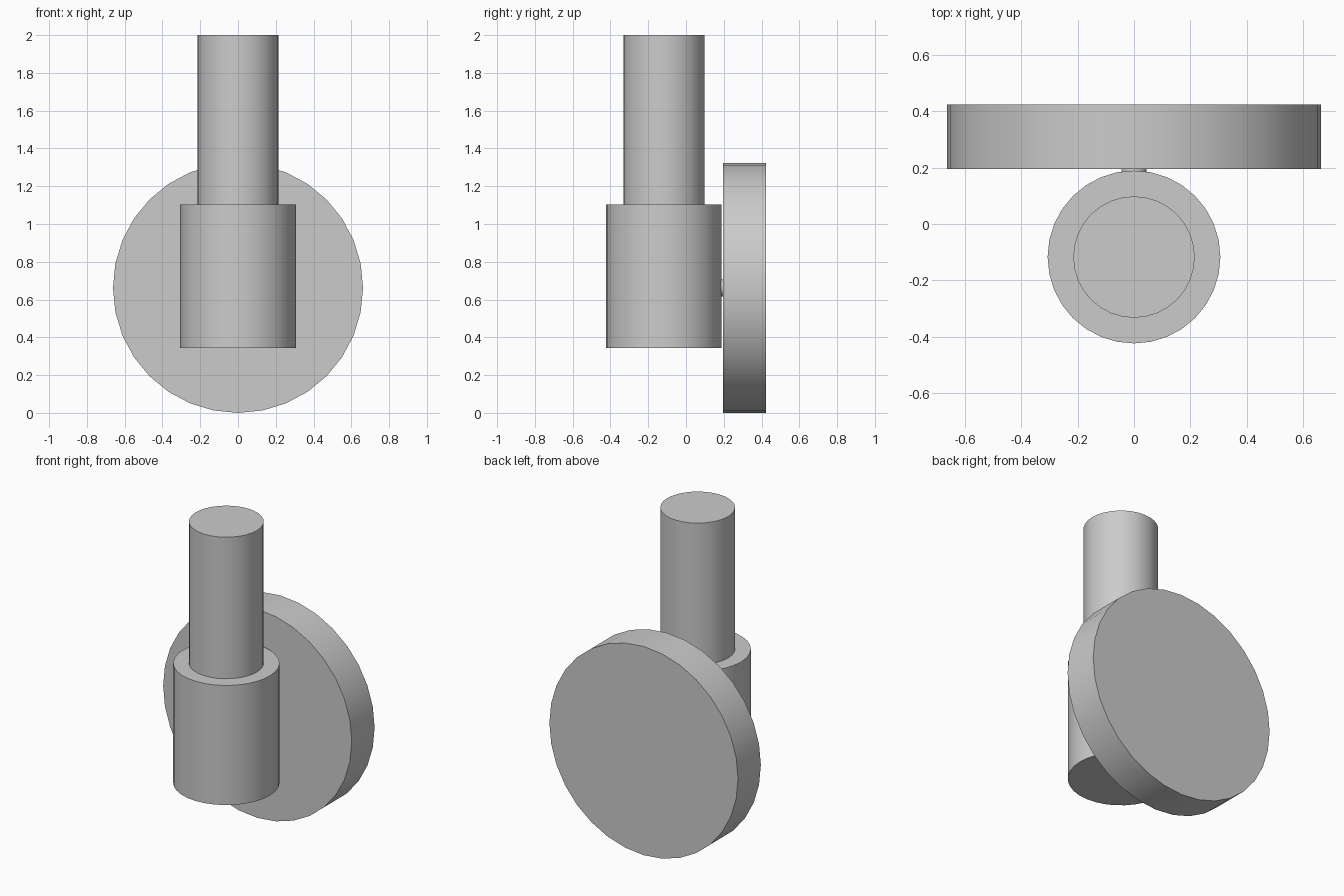
import bpy
import math

if "Cube" in bpy.data.objects:
    bpy.data.objects.remove(bpy.data.objects["Cube"], do_unlink=True)

# Single plain grey finish
grey = bpy.data.materials.new("plain_grey")
grey.use_nodes = True
colour = (0.6, 0.6, 0.6, 1.0)
grey.diffuse_color = colour
grey.node_tree.nodes["Principled BSDF"].inputs["Base Color"].default_value = colour


def cylinder(name, radius, start, end, centre, axis="Z"):
    """Smooth-sided cylinder from start to end along Z or Y."""
    middle = (start + end) / 2
    along_y = axis == "Y"
    location = (0, middle, centre) if along_y else (0, centre, middle)
    rotation = (math.pi / 2, 0, 0) if along_y else (0, 0, 0)
    bpy.ops.mesh.primitive_cylinder_add(
        vertices=32, radius=radius, depth=end - start,
        location=location, rotation=rotation)
    part = bpy.context.object
    part.name = name
    part.data.materials.append(grey)
    bpy.ops.object.shade_smooth_by_angle(angle=math.radians(30))
    return part


POST_Y = -0.117
DISC_Z = 0.662

# Upright stepped post
cylinder("lower_body", 0.306, 0.343, 1.102, POST_Y)
cylinder("upper_rod", 0.215, 1.102, 2.0, POST_Y)

# Round back plate and the pin joining it to the post
cylinder("back_disc", 0.662, 0.195, 0.424, DISC_Z, "Y")
cylinder("joining_pin", 0.045, 0.15, 0.2, DISC_Z, "Y")
